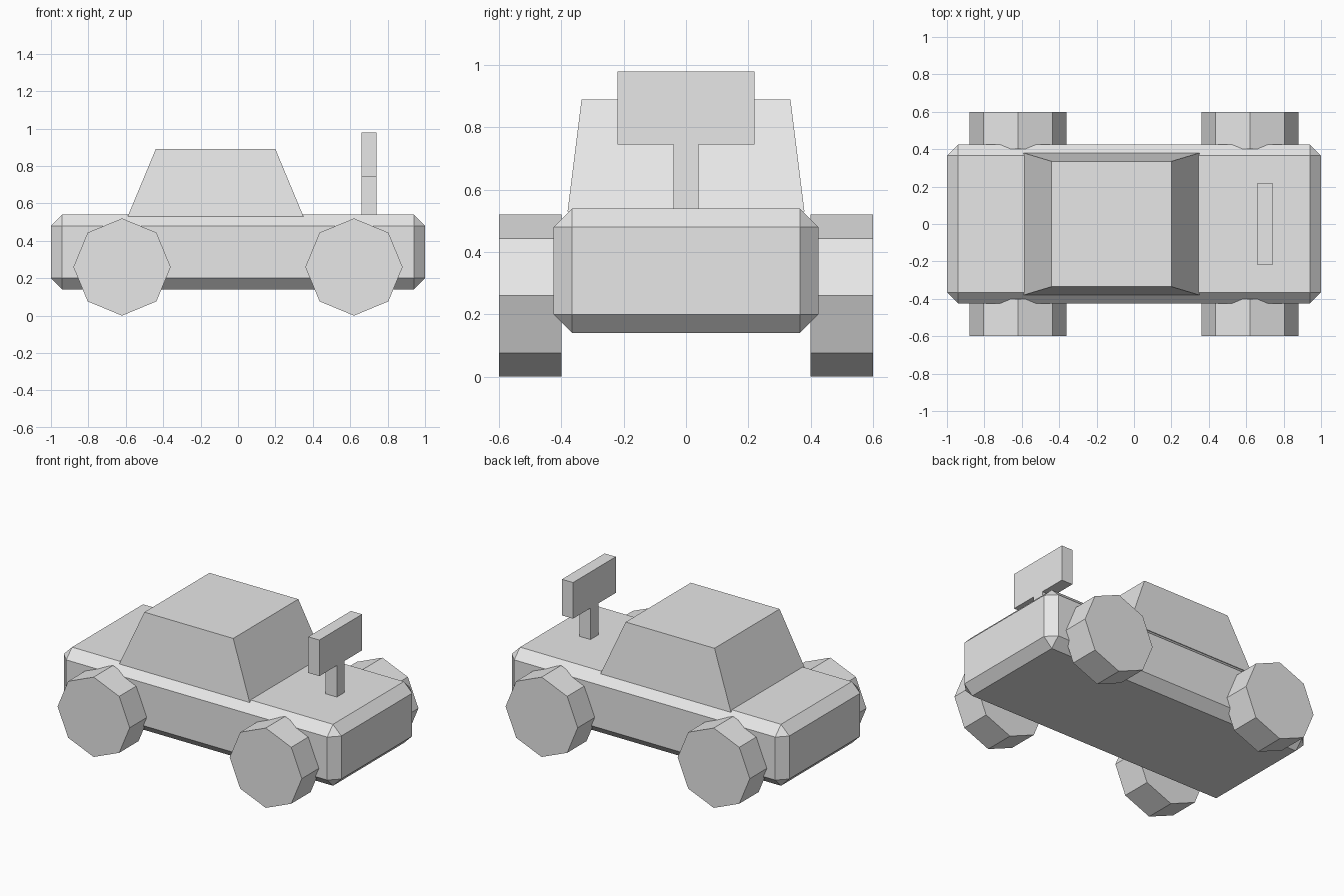
import bpy
import bmesh
from math import pi
from mathutils import Matrix

cube = bpy.data.objects.get("Cube")
if cube:
    bpy.data.objects.remove(cube, do_unlink=True)

grey = bpy.data.materials.new("light_grey")
grey.use_nodes = True
grey.diffuse_color = (0.8, 0.8, 0.8, 1)
grey.node_tree.nodes["Principled BSDF"].inputs["Base Color"].default_value = (0.8, 0.8, 0.8, 1)


def add_object(name, bm):
    mesh = bpy.data.meshes.new(name)
    bmesh.ops.recalc_face_normals(bm, faces=bm.faces)
    bm.to_mesh(mesh)
    bm.free()
    mesh.materials.append(grey)
    obj = bpy.data.objects.new(name, mesh)
    bpy.context.collection.objects.link(obj)
    return obj


def box(name, x, y, z, bevel=0, top_x=None, top_y=None):
    """Box from (min, max) ranges, optionally chamfered or tapered to a smaller top."""
    bm = bmesh.new()
    bmesh.ops.create_cube(bm, size=1)
    for v in bm.verts:
        upper = v.co.z > 0
        xs = top_x if upper and top_x else x
        ys = top_y if upper and top_y else y
        v.co = (xs[v.co.x > 0], ys[v.co.y > 0], z[upper])
    if bevel:
        bmesh.ops.bevel(bm, geom=bm.edges[:], offset=bevel, segments=1,
                        affect='EDGES', profile=0.5)
    return add_object(name, bm)


def wheel(name, x, y):
    """Eight-sided wheel standing on one corner."""
    bm = bmesh.new()
    bmesh.ops.create_cone(bm, cap_ends=True, segments=8, radius1=0.26,
                          radius2=0.26, depth=0.2,
                          matrix=Matrix.Translation((x, y, 0.26)) @ Matrix.Rotation(pi / 2, 4, 'X'))
    return add_object(name, bm)


# Chamfered body and tapered cabin
box("body", (-1, 1), (-0.425, 0.425), (0.14, 0.54), bevel=0.06)
box("cabin", (-0.59, 0.35), (-0.38, 0.38), (0.53, 0.89),
    top_x=(-0.44, 0.2), top_y=(-0.335, 0.335))

# Spoiler on a single post
box("spoiler_post", (0.66, 0.74), (-0.04, 0.04), (0.53, 0.745))
box("spoiler_panel", (0.66, 0.74), (-0.22, 0.22), (0.745, 0.98))

# Four wheels
for end, x in (("left", 0.62), ("right", -0.62)):
    for side, y in (("front", -0.5), ("back", 0.5)):
        wheel(f"wheel_{side}_{end}", x, y)
